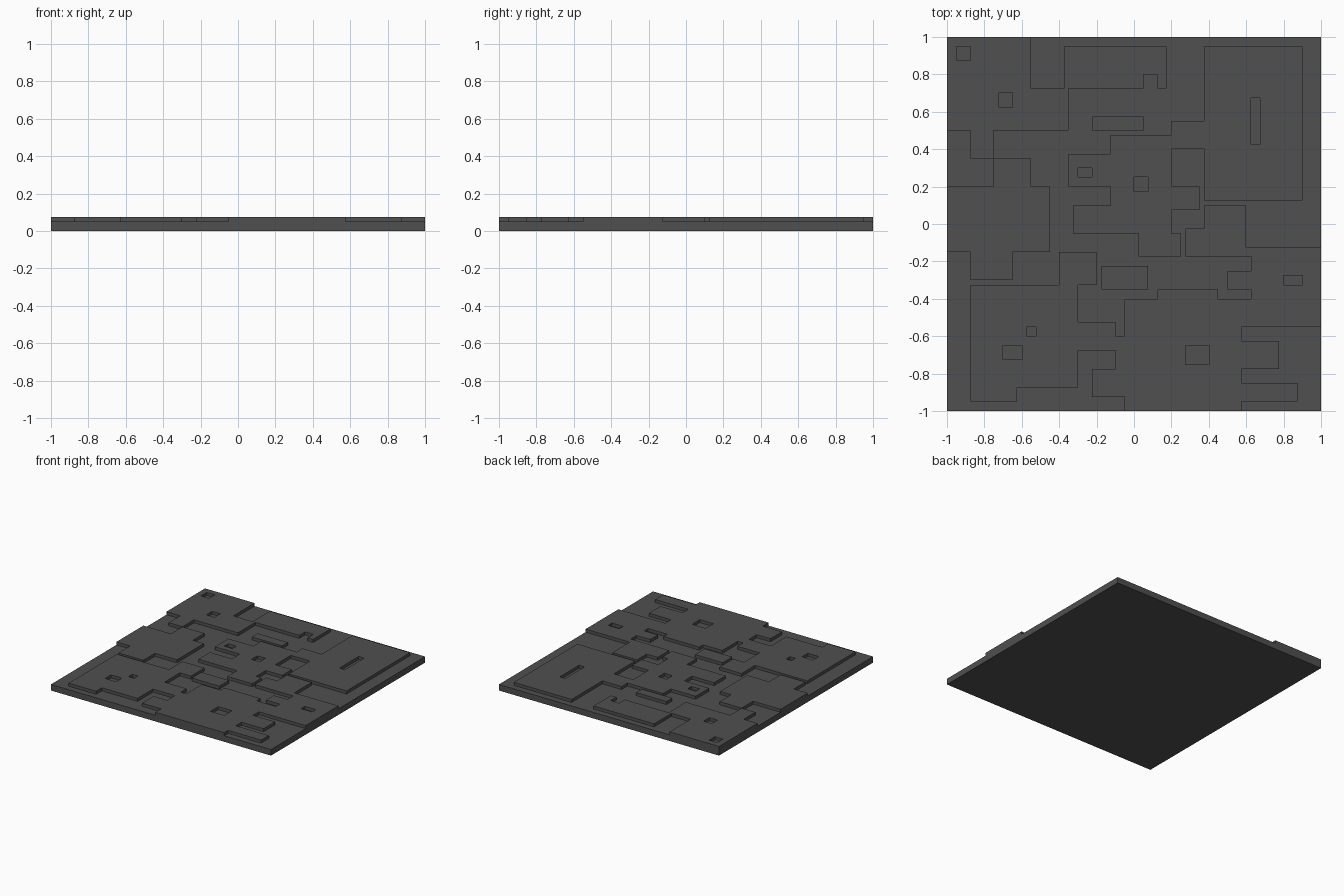
import bpy, bmesh

if "Cube" in bpy.data.objects:
    bpy.data.objects.remove(bpy.data.objects["Cube"])

U = 0.025          # layout cell size
BASE_TOP = 0.05
PLATE_TOP = 0.075

grey = bpy.data.materials.new("dark grey")
grey.diffuse_color = (0.08, 0.08, 0.08, 1)
grey.use_nodes = True
grey.node_tree.nodes["Principled BSDF"].inputs["Base Color"].default_value = grey.diffuse_color


def outline(*walk):
    """Right-angled loop: x and y change alternately."""
    xs, ys = walk[0::2], walk[1::2]
    pts = []
    for i, x in enumerate(xs):
        pts += [(x, ys[i - 1]), (x, ys[i])]
    return pts


def rect(x, y, w=3, d=3):
    """Rectangle from its lower left corner; a 3-cell square by default."""
    return outline(x + w, y + d, x, y)


def slab(name, *loops, z0=BASE_TOP, z1=PLATE_TOP):
    """Extrude an outline with optional recess loops."""
    bm = bmesh.new()
    edges = []
    for loop in loops:
        vs = [bm.verts.new((x * U, y * U, z0)) for x, y in loop]
        edges += [bm.edges.new((vs[i - 1], vs[i])) for i in range(len(vs))]
    bmesh.ops.triangle_fill(bm, edges=edges, use_beauty=True)
    top = bmesh.ops.extrude_face_region(bm, geom=bm.faces[:], use_keep_orig=True)
    verts = [g for g in top["geom"] if isinstance(g, bmesh.types.BMVert)]
    bmesh.ops.translate(bm, verts=verts, vec=(0, 0, z1 - z0))
    bmesh.ops.recalc_face_normals(bm, faces=bm.faces[:])
    me = bpy.data.meshes.new(name)
    bm.to_mesh(me)
    bm.free()
    me.materials.append(grey)
    bpy.context.collection.objects.link(bpy.data.objects.new(name, me))


# Base panel
slab("base_panel", rect(-40, -40, 80, 80), z0=0, z1=BASE_TOP)

# Raised plates with square and oblong recesses
slab("back_left_plate",
     outline(-22, 29, -15, 38, 7, 29, 5, 32, 2, 29, -14, 20, -30, 14, -35, 20, -40, 40),
     rect(-38, 35), rect(-29, 25))

slab("left_plate",
     outline(-30, 14, -22, 8, -18, -6, -26, -12, -35, -6, -40, 8))

slab("front_plate",
     outline(-16, -6, -8, -13, -12, -21, -4, -24, -2, -16, 5, -14, 18, -16,
             25, -14, 20, -10, 25, -7, 11, -1, 15, 4, 24, -5, 40, -22,
             23, -25, 31, -31, 23, -34, 35, -38, 23, -40, -2, -37,
             -9, -31, -4, -27, -12, -35, -25, -38, -35, -13),
     rect(-23, -24, 2, 2), rect(-28, -29, 4), rect(11, -30, 5, 4), rect(32, -13, 4, 2))

slab("back_right_plate",
     outline(-5, 19, 8, 22, 15, 38, 36, 5, 15, 16, 8, 8, 14, 3, 8, -2,
             10, -7, 1, -2, -13, 4, -5, 8, -14, 15),
     rect(25, 17, 2, 10), rect(-12, 10, 3, 2), rect(0, 7))

# Small free-standing blocks in the channels
slab("front_block", rect(-7, -14, 10, 5))
slab("back_block", rect(-9, 20, 11))
